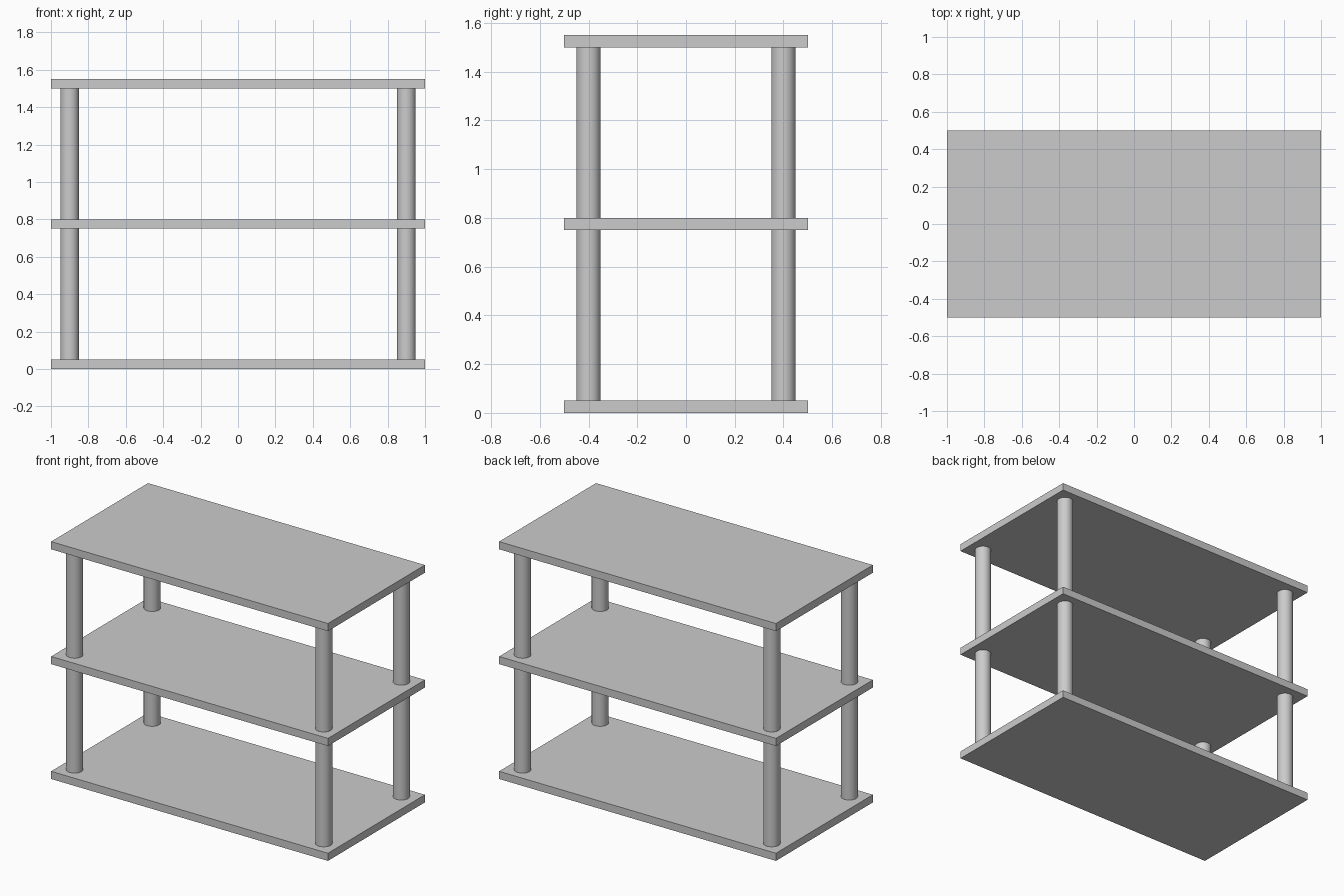
import bpy
import math

cube = bpy.data.objects.get("Cube")
if cube:
    bpy.data.objects.remove(cube, do_unlink=True)

# Single grey finish
GREY = (0.6, 0.6, 0.6, 1.0)
grey = bpy.data.materials.new("plain grey")
grey.use_nodes = True
grey.diffuse_color = GREY
grey.node_tree.nodes["Principled BSDF"].inputs["Base Color"].default_value = GREY

WIDTH, DEPTH, BOARD = 2.0, 1.0, 0.05
GAP = 0.7           # clear height between boards
RADIUS = 0.05
PITCH = GAP + BOARD


def add_shelf(name, bottom):
    bpy.ops.mesh.primitive_cube_add(size=1, location=(0, 0, bottom + BOARD / 2))
    shelf = bpy.context.object
    shelf.name = name
    shelf.scale = (WIDTH, DEPTH, BOARD)
    bpy.ops.object.transform_apply(location=False, rotation=False, scale=True)
    shelf.data.materials.append(grey)


def add_post(name, x, y, bottom):
    bpy.ops.mesh.primitive_cylinder_add(
        vertices=32, radius=RADIUS, depth=GAP, location=(x, y, bottom + GAP / 2))
    post = bpy.context.object
    post.name = name
    post.data.materials.append(grey)
    bpy.ops.object.shade_smooth_by_angle(angle=math.radians(30))


# Three shelves
for level, label in enumerate(("bottom", "middle", "top")):
    add_shelf(f"{label}_shelf", level * PITCH)

# Four round posts on each of the two tiers
for tier, label in enumerate(("lower", "upper")):
    for side, sx in (("left", 1), ("right", -1)):
        for end, sy in (("front", -1), ("back", 1)):
            add_post(f"{label}_{end}_{side}_post",
                     sx * (WIDTH / 2 - 0.1), sy * (DEPTH / 2 - 0.1),
                     tier * PITCH + BOARD)
